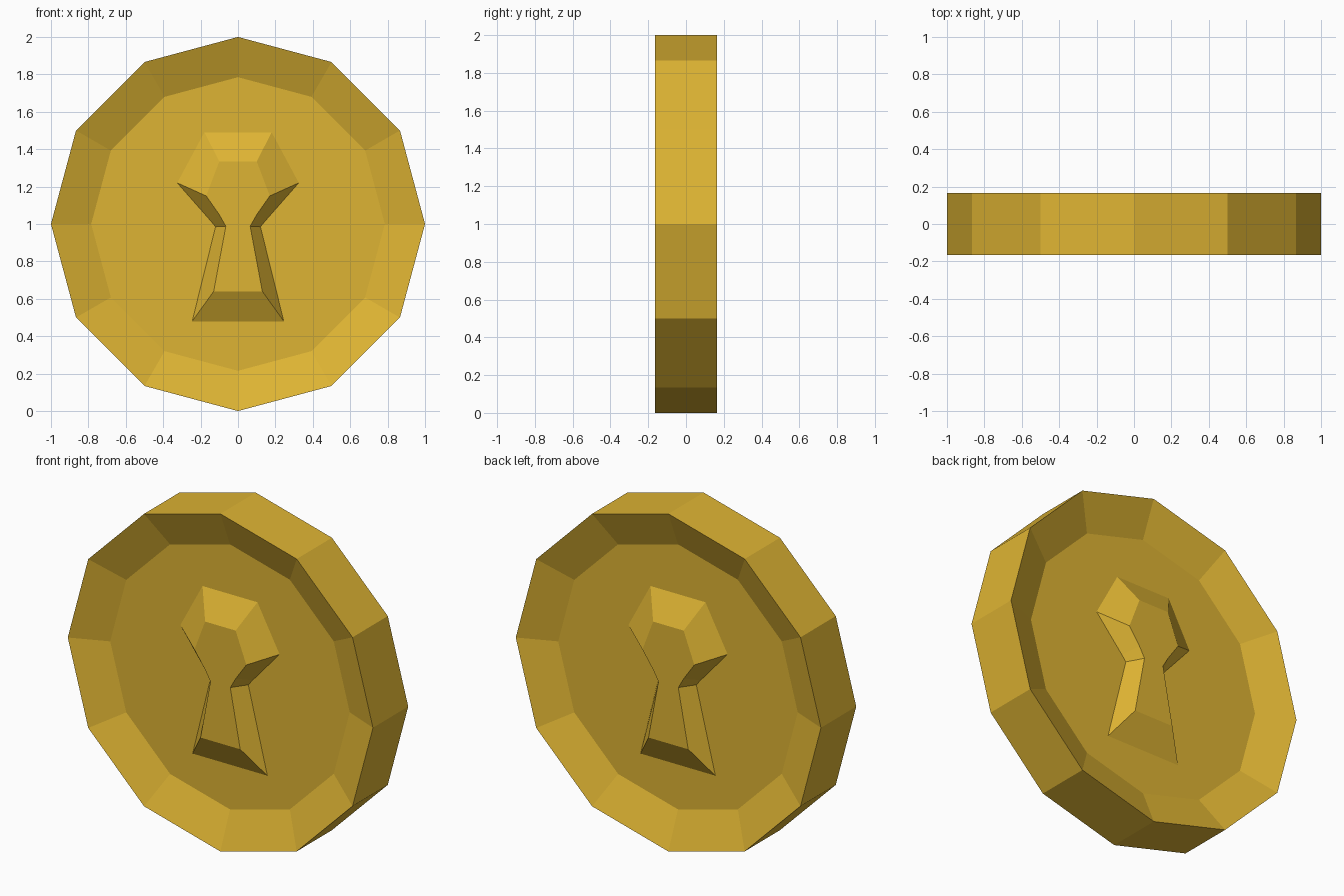
import bpy, bmesh, math

cube = bpy.data.objects.get("Cube")
if cube:
    bpy.data.objects.remove(cube, do_unlink=True)

GOLD = (0.73, 0.455, 0.033, 1.0)
gold = bpy.data.materials.new("gold")
gold.use_nodes = True
gold.diffuse_color = GOLD
gold.node_tree.nodes["Principled BSDF"].inputs["Base Color"].default_value = GOLD

HALF = 0.165      # half thickness at the rim
RECESS = 0.075    # distance of the sunken faces from the middle


def loft(name, rings):
    """Closed flat-shaded solid through (outline, y) rings; outlines are (x, z) lists."""
    bm = bmesh.new()
    loops = [[bm.verts.new((x, y, z)) for x, z in outline] for outline, y in rings]
    for a, b in zip(loops, loops[1:]):
        for i in range(len(a)):
            j = (i + 1) % len(a)
            bm.faces.new((a[i], a[j], b[j], b[i]))
    bm.faces.new(loops[0])
    bm.faces.new(loops[-1])
    bmesh.ops.recalc_face_normals(bm, faces=bm.faces)
    mesh = bpy.data.meshes.new(name)
    bm.to_mesh(mesh)
    bm.free()
    mesh.materials.append(gold)
    obj = bpy.data.objects.new(name, mesh)
    bpy.context.collection.objects.link(obj)
    return obj


def polygon(radius, sides=12):
    angles = [math.tau * i / sides for i in range(sides)]
    return [(radius * math.cos(a), 1 + radius * math.sin(a)) for a in angles]


def mirrored(half):
    return half + [(-x, z) for x, z in reversed(half)]


# Twelve-sided coin with a sloped rim and a sunken face on both sides
rim, face = polygon(1.0), polygon(0.785)
loft("coin_body", [(face, -RECESS), (rim, -HALF), (rim, HALF), (face, RECESS)])

# Raised keyhole emblem with bevelled sides, on the front and the back
base = mirrored([(0.18, 1.49), (0.325, 1.22), (0.149, 1.02), (0.12, 0.985), (0.245, 0.48)])
top = mirrored([(0.10, 1.335), (0.17, 1.15), (0.10, 1.05), (0.065, 0.988), (0.13, 0.64)])
for name, side in (("front_keyhole", -1), ("back_keyhole", 1)):
    loft(name, [(top, side * HALF), (base, side * RECESS), (base, side * RECESS * 0.7)])
